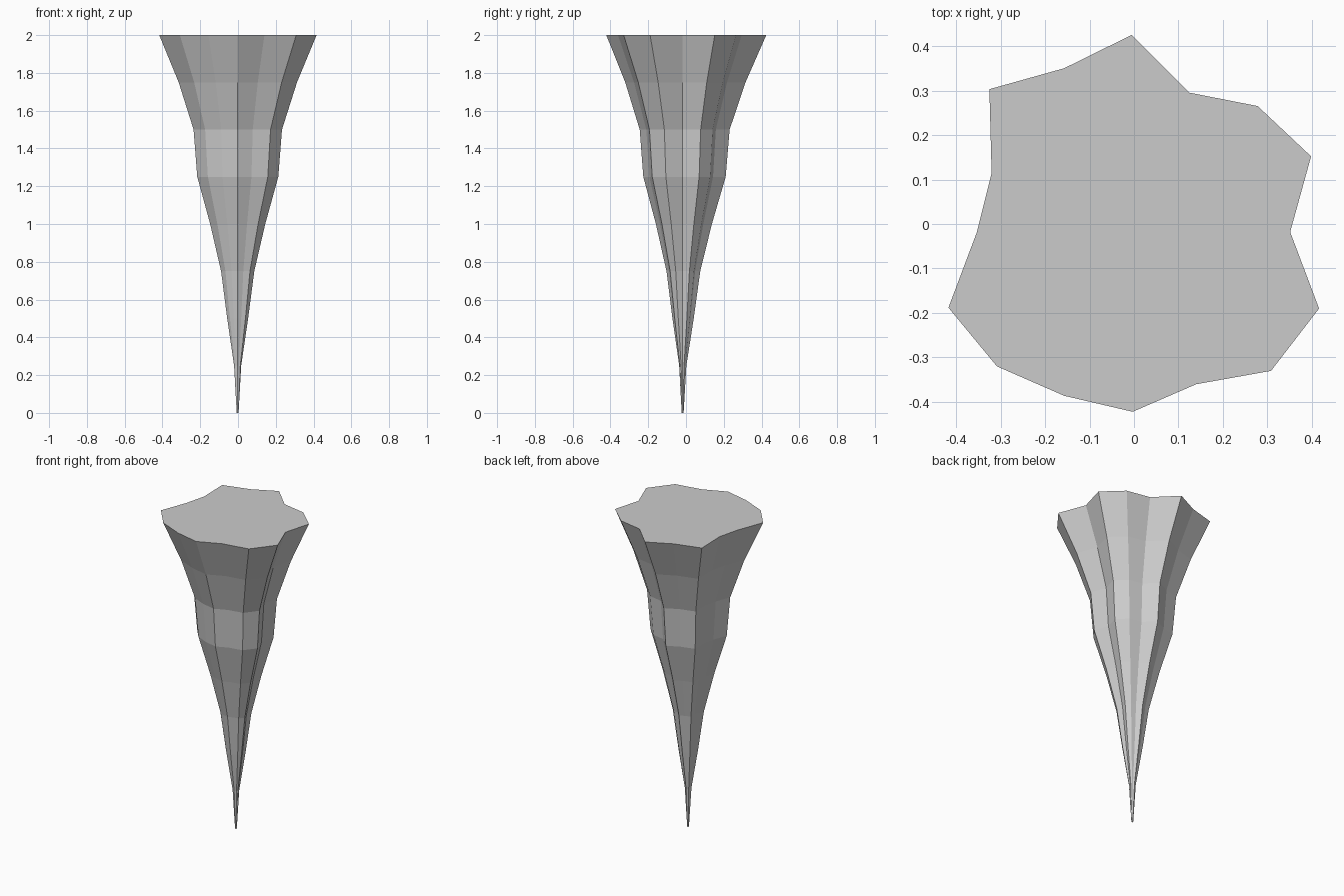
import bpy, bmesh

if "Cube" in bpy.data.objects:
    bpy.data.objects.remove(bpy.data.objects["Cube"])

# Jagged 16-sided rim outline at the top, relative to the spike axis
AXIS = (-0.002, -0.018)
RIM = [(-0.005, 0.425), (-0.157, 0.35), (-0.325, 0.303), (-0.32, 0.115),
       (-0.353, -0.018), (-0.417, -0.188), (-0.308, -0.32), (-0.157, -0.386),
       (-0.003, -0.422), (0.14, -0.36), (0.308, -0.33), (0.416, -0.19),
       (0.351, -0.018), (0.398, 0.152), (0.278, 0.265), (0.125, 0.295)]
# Rim scale at evenly spaced heights, tip to top
SCALES = [0.012, 0.045, 0.133, 0.211, 0.35, 0.515, 0.562, 0.752, 1.0]
STEP = 0.25

# Stalactite: rings of the rim outline shrinking towards the tip
bm = bmesh.new()
rings = []
for i, s in enumerate(SCALES):
    rings.append([bm.verts.new((AXIS[0] + (x - AXIS[0]) * s,
                                AXIS[1] + (y - AXIS[1]) * s,
                                i * STEP)) for x, y in RIM])
n = len(RIM)
for low, high in zip(rings, rings[1:]):
    for j in range(n):
        k = (j + 1) % n
        bm.faces.new((low[j], low[k], high[k], high[j]))

# Flat top and tiny tip cap
bm.faces.new(rings[-1])
bm.faces.new(rings[0][::-1])
bmesh.ops.recalc_face_normals(bm, faces=bm.faces[:])

mesh = bpy.data.meshes.new("stalactite")
bm.to_mesh(mesh)
bm.free()
obj = bpy.data.objects.new("stalactite", mesh)
bpy.context.collection.objects.link(obj)
